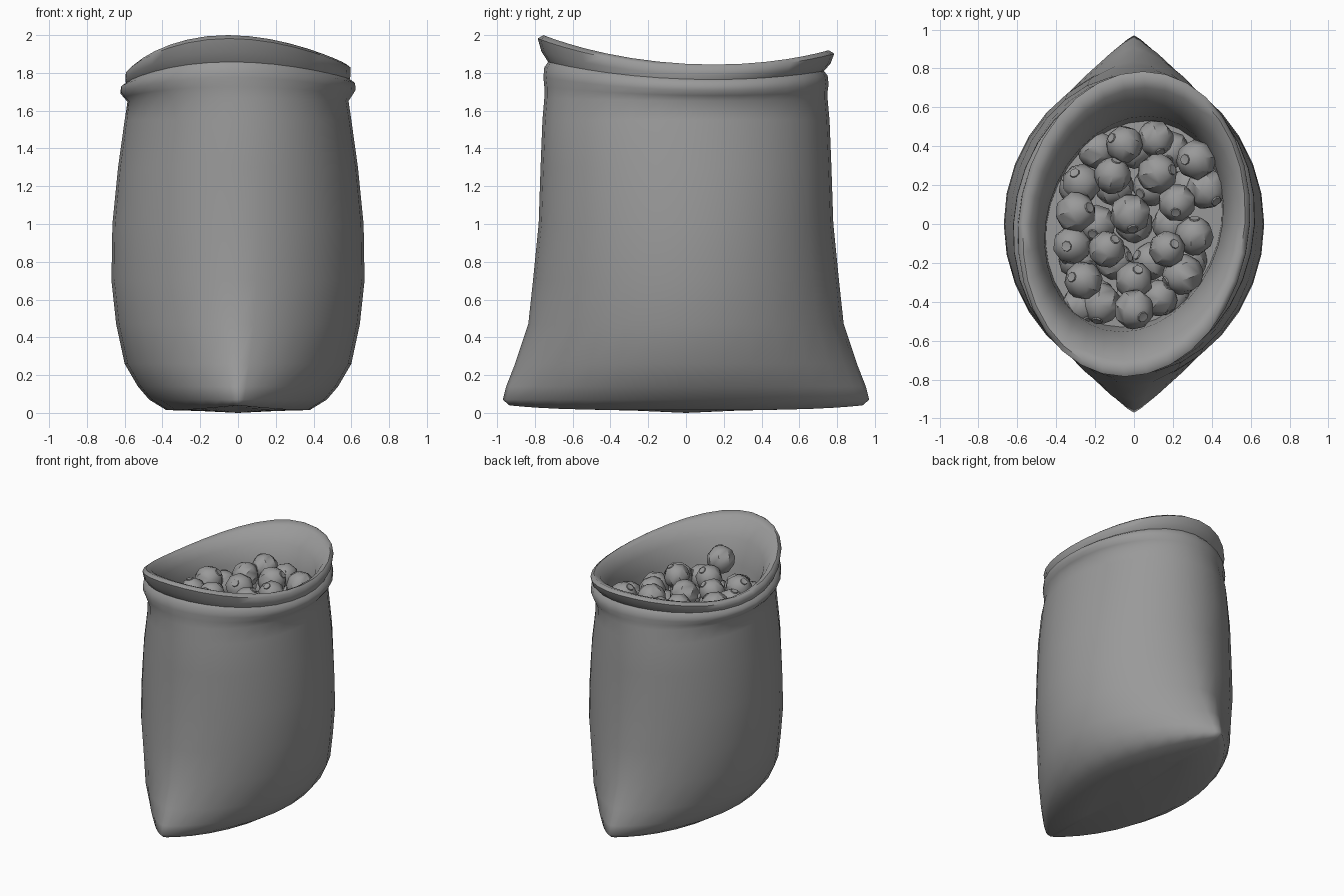
import bpy, bmesh, math, random
from mathutils import Vector, Matrix, Euler

if "Cube" in bpy.data.objects:
    bpy.data.objects.remove(bpy.data.objects["Cube"])

random.seed(4)
grey = bpy.data.materials.new("plain grey")
grey.diffuse_color = (0.32, 0.32, 0.32, 1)
grey.use_nodes = True
grey.node_tree.nodes["Principled BSDF"].inputs["Base Color"].default_value = grey.diffuse_color


def finish(bm, name, angle):
    bmesh.ops.recalc_face_normals(bm, faces=bm.faces)
    me = bpy.data.meshes.new(name)
    bm.to_mesh(me)
    bm.free()
    me.materials.append(grey)
    ob = bpy.data.objects.new(name, me)
    bpy.context.collection.objects.link(ob)
    bpy.ops.object.select_all(action='DESELECT')
    ob.select_set(True)
    bpy.context.view_layer.objects.active = ob
    bpy.ops.object.shade_smooth_by_angle(angle=math.radians(angle))
    return ob


def skin(bm, rings):
    for a, b in zip(rings, rings[1:]):
        n = len(a)
        for i in range(n):
            bm.faces.new((a[i], a[(i + 1) % n], b[(i + 1) % n], b[i]))


def cap(bm, ring, co):
    c = bm.verts.new(co)
    for i in range(len(ring)):
        bm.faces.new((ring[i], ring[(i + 1) % len(ring)], c))


# Cloth sack: height, half width, half depth, corner pinch, rim sway, skew
SACK = [
    (0.01, .20, .50, .8, 0, 0), (0.015, .38, .935, .75, 0, 0), (0.07, .47, .97, .65, 0, 0),
    (0.14, .53, .952, .55, 0, 0), (0.26, .60, .905, .42, 0, 0), (0.47, .645, .835, .25, 0, 0),
    (0.70, .67, .81, .15, 0, 0), (1.00, .665, .78, .08, 0, 0), (1.30, .635, .77, 0, 0, 0),
    (1.55, .60, .76, 0, 0, 0), (1.65, .585, .75, 0, .1, .02),
    # rolled rim, outside to crest
    (1.675, .605, .75, 0, .3, .04), (1.70, .622, .755, 0, .45, .05), (1.735, .62, .75, 0, .55, .05),
    (1.755, .592, .73, 0, .6, .05), (1.775, .597, .765, 0, .8, .06), (1.81, .595, .785, 0, 1, .06),
    (1.828, .57, .755, 0, 1, .07),
    # inside wall
    (1.81, .53, .70, 0, .95, .08), (1.74, .485, .61, 0, .6, .10),
    (1.63, .455, .555, 0, .2, .12), (1.46, .45, .53, 0, 0, .12)]
SEG = 32
bm = bmesh.new()
rings = []
for z, a, b, pinch, sway, skew in SACK:
    ring = []
    for i in range(SEG):
        t = 2 * math.pi * i / SEG
        c, s = math.cos(t), math.sin(t)
        # skew fades at the two ends so the rim stays centred over the corners
        x = a * c * abs(c) ** pinch + skew * b * s
        dz = sway * (.132 * s * s - .04 * s + .02 * c * (1 - s * s))
        if z < 0.05:
            dz += .025 * s ** 4          # lifted bottom corners
        ring.append(bm.verts.new((x, b * s, z + dz)))
    rings.append(ring)
skin(bm, rings)
cap(bm, rings[0], (0, 0, 0))
cap(bm, rings[-1], (0, 0, 1.48))
finish(bm, "sack", 60)


# Round nut with a small raised button at one end
NUT = [(.45, -.90), (.86, -.5), (1, 0), (.86, .5), (.45, .87), (.27, .93), (.25, 1.0)]


def add_nut(bm, pos, r, rot):
    m = Matrix.Translation(pos) @ rot.to_matrix().to_4x4() @ Matrix.Scale(r, 4)
    rs = [[bm.verts.new(m @ Vector((p * math.cos(k * math.pi / 4), p * math.sin(k * math.pi / 4), h)))
           for k in range(8)] for p, h in NUT]
    skin(bm, rs)
    cap(bm, rs[0], m @ Vector((0, 0, -1)))
    cap(bm, rs[-1], m @ Vector((0, 0, .97)))


TOP = [(-.05, .41, 1.67), (.11, .44, 1.63), (.32, .33, 1.65), (-.11, .25, 1.65), (.12, .26, 1.66),
       (.22, .11, 1.64), (.37, .18, 1.58), (-.27, .21, 1.55), (-.30, .06, 1.63), (-.02, .05, 1.65),
       (-.32, -.11, 1.60), (-.14, -.13, 1.63), (.17, -.13, 1.67), (.31, -.06, 1.59),
       (-.26, -.29, 1.63), (0, -.29, 1.64), (.25, -.26, 1.60), (0, -.44, 1.73),
       (.13, -.38, 1.58), (-.17, -.41, 1.56), (-.28, -.42, 1.54)]
bm = bmesh.new()
for p in TOP:
    add_nut(bm, p, random.uniform(.095, .108),
            Euler((random.uniform(-1.1, 1.1), random.uniform(-1.1, 1.1), random.uniform(0, 6))))
# lower layer filling the gaps
for j in range(-2, 3):
    for i in range(-2, 3):
        x, y = i * .19 + (j % 2) * .09, j * .19
        if (x / .37) ** 2 + (y / .45) ** 2 < 1:
            add_nut(bm, (x, y, 1.50), .1, Euler((random.uniform(-1, 1), random.uniform(-1, 1), 0)))
finish(bm, "nuts", 40)
